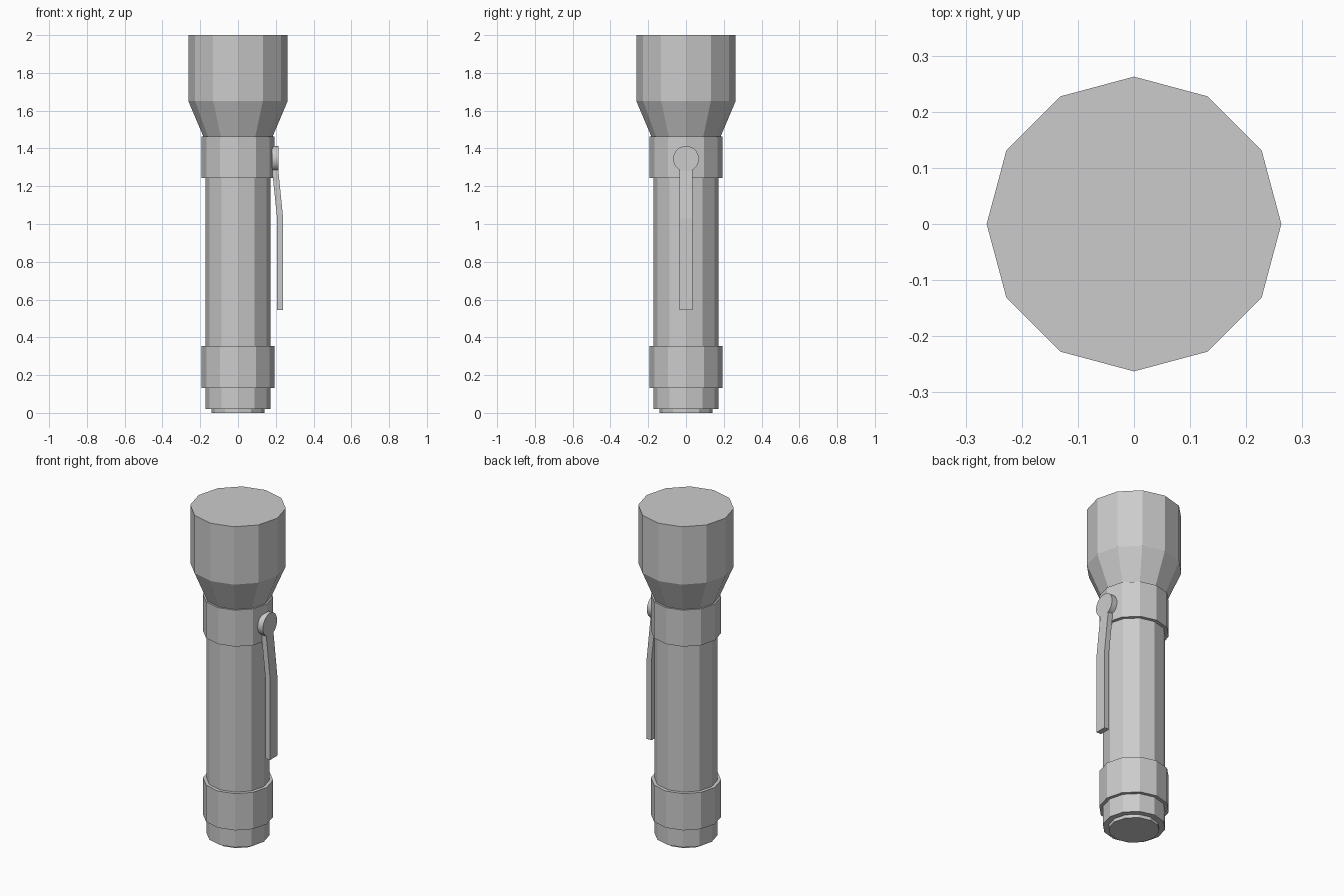
import bpy, bmesh, math

if "Cube" in bpy.data.objects:
    bpy.data.objects.remove(bpy.data.objects["Cube"])

SIDES = 12


def make_object(name, bm):
    bmesh.ops.recalc_face_normals(bm, faces=bm.faces[:])
    mesh = bpy.data.meshes.new(name)
    bm.to_mesh(mesh)
    bm.free()
    obj = bpy.data.objects.new(name, mesh)
    bpy.context.collection.objects.link(obj)
    return obj


def lathe(name, profile):
    """Closed 12-sided solid from (radius, z) rings."""
    bm = bmesh.new()
    rings = [[bm.verts.new((r * math.cos(math.tau * i / SIDES),
                            r * math.sin(math.tau * i / SIDES), z))
              for i in range(SIDES)] for r, z in profile]
    for a, b in zip(rings, rings[1:]):
        for i in range(SIDES):
            j = (i + 1) % SIDES
            bm.faces.new((a[i], a[j], b[j], b[i]))
    bm.faces.new(rings[0])
    bm.faces.new(rings[-1])
    return make_object(name, bm)


# Barrel, grip collars, tail cap and flared lamp head
lathe("tail_cap", [(0.14, 0), (0.14, 0.03)])
lathe("barrel", [(0.173, 0.02), (0.173, 1.46)])
lathe("lower_collar", [(0.193, 0.132), (0.193, 0.354)])
lathe("upper_collar", [(0.193, 1.243), (0.193, 1.463)])
lathe("lamp_head", [(0.18, 1.455), (0.2626, 1.65), (0.2626, 2.0)])

# Pocket clip: bent strip extruded across y
path = [(0.179, 0.212, 1.30), (0.207, 0.239, 1.03), (0.207, 0.239, 0.545)]
half = 0.034
bm = bmesh.new()
rings = [[bm.verts.new(co) for co in ((x0, -half, z), (x1, -half, z),
                                      (x1, half, z), (x0, half, z))]
         for x0, x1, z in path]
for a, b in zip(rings, rings[1:]):
    for i in range(4):
        j = (i + 1) % 4
        bm.faces.new((a[i], a[j], b[j], b[i]))
bm.faces.new(rings[0])
bm.faces.new(rings[-1])
make_object("clip_strip", bm)

# Round rivet holding the clip to the collar
bpy.ops.mesh.primitive_cylinder_add(vertices=32, radius=0.068, depth=0.035,
                                    location=(0.1965, 0, 1.345),
                                    rotation=(0, math.pi / 2, 0))
bpy.context.object.name = "clip_rivet"
bpy.ops.object.shade_smooth_by_angle()
